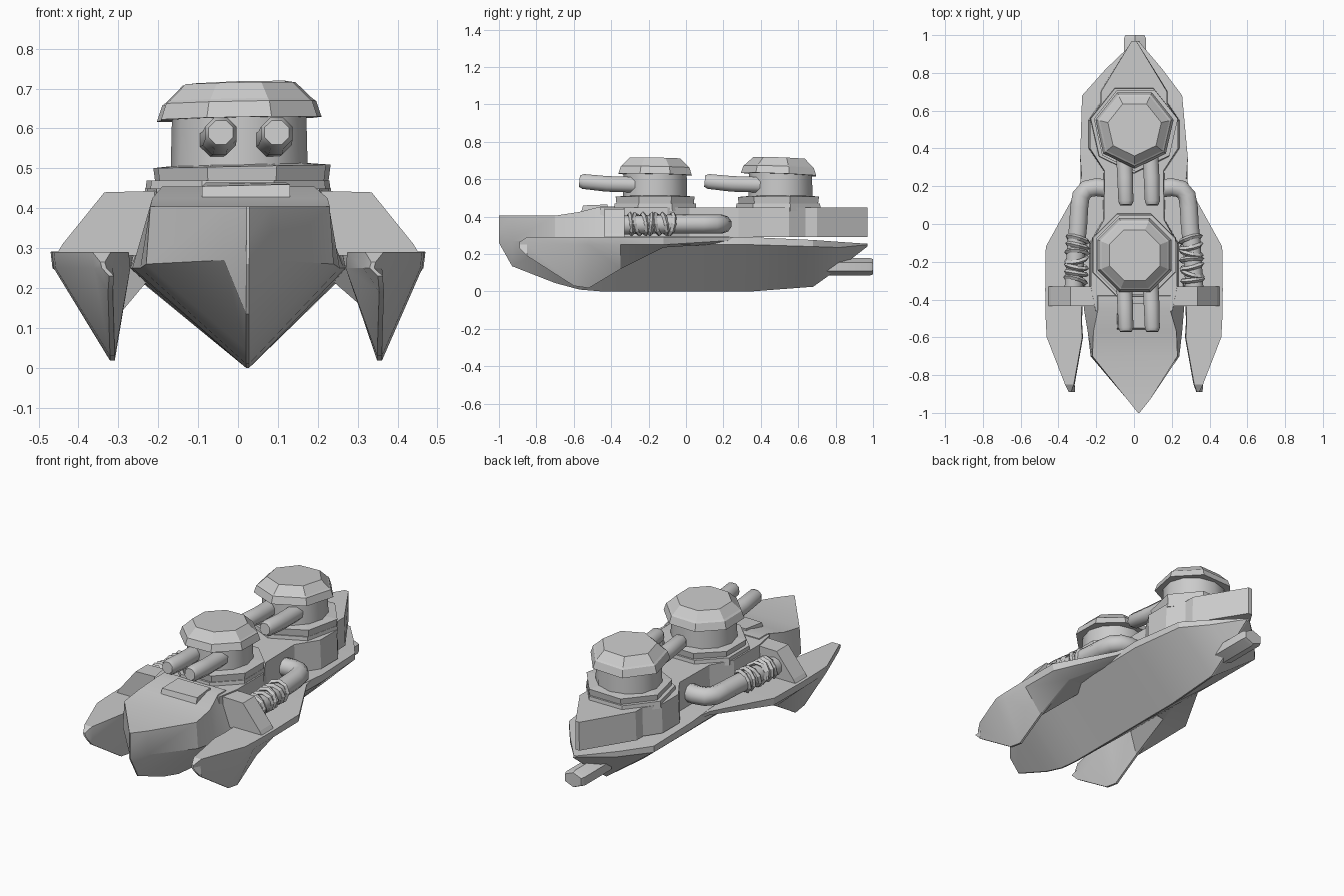
import bpy, bmesh, math, random
from mathutils import Vector

if "Cube" in bpy.data.objects:
    bpy.data.objects.remove(bpy.data.objects["Cube"])
random.seed(4)


def loft(name, sections, smooth=None):
    """Skin closed rings of points, capping both ends."""
    bm = bmesh.new()
    rings = [[bm.verts.new(p) for p in s] for s in sections]
    n = len(rings[0])
    for a, b in zip(rings, rings[1:]):
        for i in range(n):
            j = (i + 1) % n
            bm.faces.new((a[i], a[j], b[j], b[i]))
    bm.faces.new(rings[0])
    bm.faces.new(rings[-1][::-1])
    bmesh.ops.recalc_face_normals(bm, faces=bm.faces)
    me = bpy.data.meshes.new(name)
    bm.to_mesh(me)
    bm.free()
    ob = bpy.data.objects.new(name, me)
    bpy.context.collection.objects.link(ob)
    if smooth:
        bpy.ops.object.select_all(action='DESELECT')
        ob.select_set(True)
        bpy.context.view_layer.objects.active = ob
        bpy.ops.object.shade_smooth_by_angle(angle=math.radians(smooth))
    return ob


def turned(name, cx, cy, n, profile, rot=0.0, smooth=None, tilt=(0, 0)):
    """Stack of n-sided rings (radius, z) about a vertical axis, optionally tilted."""
    a = [rot + 2 * math.pi * i / n for i in range(n)]
    return loft(name, [[(cx + r * math.cos(t), cy + r * math.sin(t),
                         z + r * (tilt[0] * math.cos(t) + tilt[1] * math.sin(t)))
                        for t in a] for r, z in profile], smooth)


def tube(name, path, radii, n=8, smooth=50):
    """Sweep of an n-gon along a path lying roughly in a horizontal plane."""
    pts = [Vector(p) for p in path]
    secs = []
    for i, p in enumerate(pts):
        d = (pts[min(i + 1, len(pts) - 1)] - pts[max(i - 1, 0)]).normalized()
        u = d.cross(Vector((0, 0, 1))).normalized()
        v = u.cross(d)
        secs.append([p + radii[i] * (u * math.cos(t) + v * math.sin(t))
                     for t in [2 * math.pi * (k + .5) / n for k in range(n)]])
    return loft(name, secs, smooth)


# Lower hull: y, centre x, top half width, top z, side half width, side z, keel z
hull = [(-1.0, .025, .004, .405, .004, .33, .26),
        (-.93, .025, .06, .405, .06, .27, .135),
        (-.70, .005, .225, .405, .235, .26, .045),
        (-.57, .005, .22, .425, .25, .25, .01),
        (-.45, 0, .19, .455, .265, .25, 0),
        (-.38, 0, .19, .455, .27, .25, 0),
        (-.37, 0, .26, .295, .27, .25, 0),
        (.10, 0, .265, .295, .28, .25, 0),
        (.35, 0, .285, .29, .285, .25, 0),
        (.68, -.01, .265, .275, .265, .24, .025),
        (.82, 0, .15, .265, .15, .235, .125),
        (.97, .015, .008, .255, .008, .25, .24)]
loft("lower_hull", [[(c - tw, y, tz), (c - sw, y, sz), (.02, y, k),
                     (.028, y, k), (c + sw, y, sz), (c + tw, y, tz)]
                    for y, c, tw, tz, sw, sz, k in hull], 25)

# Upper deck with bulges around each turret
edge = [(.21, -.46), (.235, -.33), (.235, -.1), (.165, .02), (.16, .28),
        (.24, .4), (.24, .55), (.18, .64), (.18, .7), (.012, .97)]
outline = edge + [(-x, y) for x, y in reversed(edge)]
loft("upper_deck", [[(x, y, .29) for x, y in outline],
                    [(x * .97, y, .45) for x, y in outline]])

# Bow hatch plate
loft("bow_hatch", [[(-.09, -.56, .425), (.13, -.56, .425), (.13, -.42, .44), (-.09, -.42, .44)],
                   [(-.09, -.55, .455), (.13, -.55, .46), (.12, -.42, .465), (-.08, -.42, .465)]])

# Stern exhaust, a flattened six-sided pipe
tube("stern_exhaust", [(.005, .74, .132), (.005, .98, .132), (.005, 1.0, .132)],
     [.068, .068, .058], 6).scale.z = 1
bpy.context.object.scale.z = .7
bpy.context.object.location.z = .132 * .3

# Outriggers: y, outer x, inner x, side z, top z, keel x, keel z
fin = [(-.89, .345, .33, .25, .265, .337, .23),
       (-.85, .365, .315, .25, .29, .34, .19),
       (-.60, .462, .27, .25, .29, .335, .03),
       (-.52, .467, .275, .25, .29, .335, .018),
       (-.35, .47, .27, .25, .29, .335, .12),
       (-.12, .467, .20, .25, .292, .33, .235),
       (.20, .29, .15, .27, .292, .22, .255),
       (.32, .265, .15, .275, .288, .2, .265)]
for s, side in ((-1, "left"), (1, "right")):
    loft(side + "_outrigger",
         [[(s * o, y, tz), (s * o * .99, y, sz), (s * (kx + .006) + .02, y, kz),
           (s * (kx - .006) + .02, y, kz), (s * i, y, sz), (s * (i + .004), y, tz)]
          for y, o, i, sz, tz, kx, kz in fin], 25)

    # Sloped outrigger bracket
    sec = [(.15, .28), (.455, .285), (.44, .31), (.335, .44), (.15, .445)]
    loft(side + "_bracket", [[(s * x, y, z) for x, z in sec] for y in (-.435, -.33)])

    # Bent pipe
    pipe = [(.12, .185, .36), (.2, .195, .36), (.25, .185, .36), (.28, .15, .36),
            (.29, .09, .36), (.295, 0, .36), (.305, -.1, .36), (.32, -.34, .355)]
    tube(side + "_pipe", [(s * x, y, z) for x, y, z in pipe], [.05] * 8, 10)

    # Uneven tilted wrappings on the pipe
    for k in range(7):
        y = -.08 - .036 * k
        bpy.ops.mesh.primitive_torus_add(
            major_radius=.056, minor_radius=.013, major_segments=9, minor_segments=4,
            location=(s * (.298 - .05 * (y + .07)), y, .36),
            rotation=(math.pi / 2 + random.uniform(-.3, .3), 0, random.uniform(-.35, .35)))
        bpy.context.object.name = side + "_pipe_wrap"

# Turrets with slightly tilted roofs
for name, cy, n, rot, tilt in (("front", -.165, 8, math.pi / 8, (.02, -.02)),
                               ("rear", .505, 7, -math.pi / 2, (.03, -.04))):
    turned(name + "_turret_plinth", 0, cy, n, [(.24, .43), (.235, .47)], rot)
    turned(name + "_turret_base", .01, cy, n, [(.222, .46), (.228, .505), (.17, .51)],
           rot, tilt=(.02, 0))
    turned(name + "_turret_body", .003, cy, 12, [(.172, .49), (.168, .65)], 0, 40)
    turned(name + "_turret_roof", .003, cy, n,
           [(.17, .625), (.212, .625), (.198, .665), (.188, .672), (.145, .713)],
           rot, tilt=tilt)
    # Twin barrels
    for x in (-.055, .085):
        tube(name + "_barrel", [(x, cy - .1, .57), (x + .008, cy - .26, .575),
                                (x + .012, cy - .385, .588), (x + .012, cy - .405, .59)],
             [.045, .045, .043, .033], 8)
